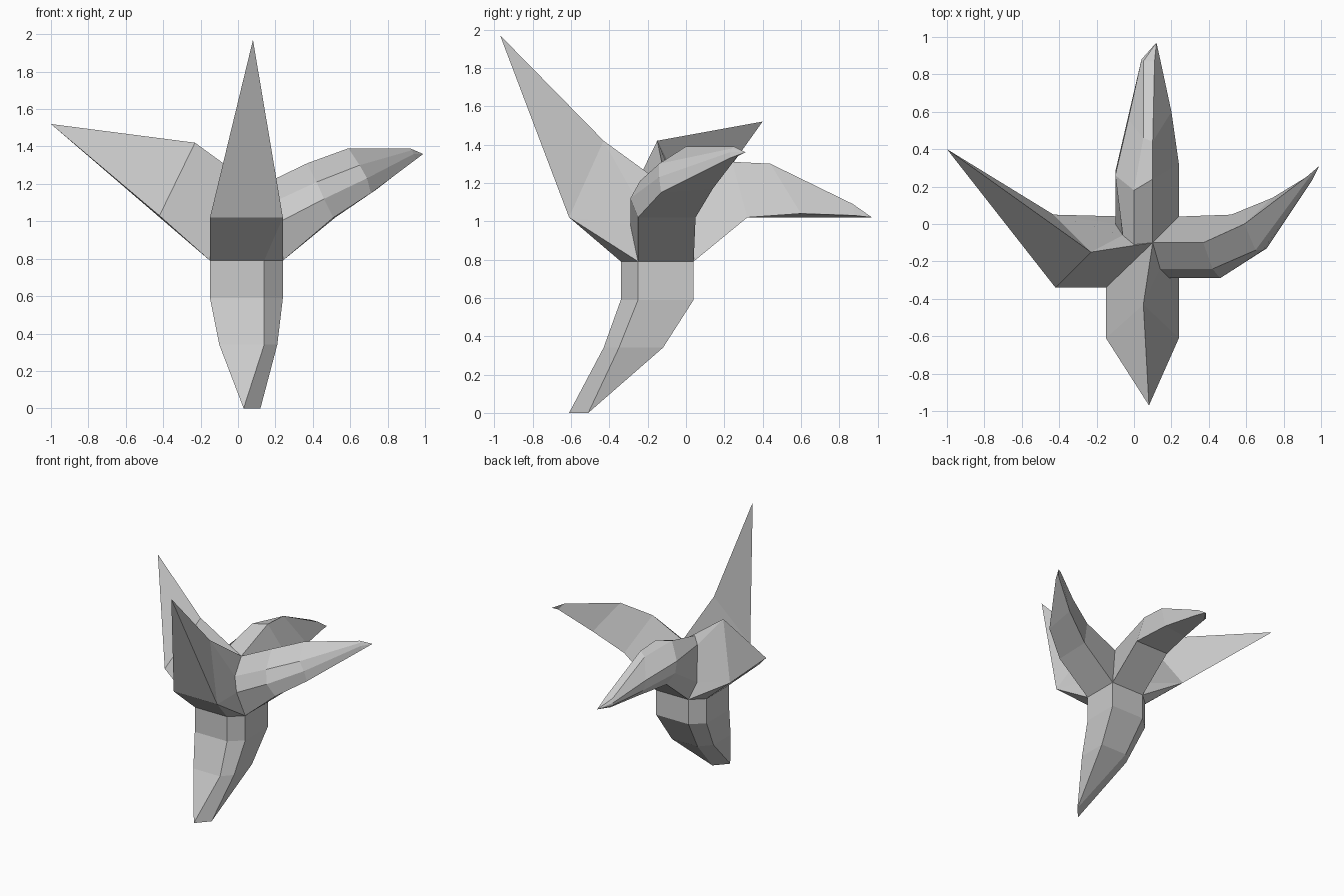
import bpy, bmesh


def loft(name, rings, tip=None):
    """Skin matching rings; repeated points collapse; optional pointed end."""
    bm = bmesh.new()
    cache = {}

    def vert(p):
        if p not in cache:
            cache[p] = bm.verts.new(p)
        return cache[p]

    if tip:
        rings = rings + [[tip] * len(rings[0])]
    for a, b in zip(rings, rings[1:]):
        n = len(a)
        for i in range(n):
            j = (i + 1) % n
            pts = list(dict.fromkeys([a[i], a[j], b[j], b[i]]))
            if len(pts) > 2:
                bm.faces.new([vert(p) for p in pts])
    bmesh.ops.recalc_face_normals(bm, faces=bm.faces)
    me = bpy.data.meshes.new(name)
    bm.to_mesh(me)
    bm.free()
    ob = bpy.data.objects.new(name, me)
    bpy.context.collection.objects.link(ob)
    return ob


def level(points, z):
    return [(x, y, z) for x, y in points]


# Shared core: bevelled square under the arms, and the valley points between them
hexagon = [(-.15, -.34), (.14, -.34), (.24, -.25), (.24, .04), (-.05, .04), (-.15, -.05)]
P = level(hexagon, .79)
C = (.1, -.1, 1.18)
S, QT, QB = (0, -.11, 1.24), (-.06, -.06, 1.2), (-.1, 0, .93)
V1, V2 = (.19, -.29, .98), (.14, -.24, 1.08)

# Leg, ending in a narrow edge
shin = [(-.10, -.43), (.14, -.43), (.21, -.35), (.21, -.12), (-.02, -.12), (-.10, -.21)]
heel, toe = (.12, -.51), (.03, -.61)
loft("leg", [P, level(hexagon, .59), level(shin, .34),
             level([toe, toe, heel, heel, heel, toe], 0)])

# Left arm, three-sided
A, R, B = (-.42, -.34, 1.03), (-.23, -.15, 1.42), (-.43, .05, 1.03)
loft("left_arm", [[P[0], C, S, QT, QB, P[4], P[5]],
                  [A, R, R, R, B, B, B]], (-1, .4, 1.52))

# Front arm, three-sided and steep
A, B, R = (-.15, -.61, 1.02), (.24, -.61, 1.02), (.05, -.43, 1.42)
loft("front_arm", [[P[0], P[1], P[2], V1, V2, C],
                   [A, B, B, B, R, R]], (.08, -.97, 1.97))

# Right arm, five-sided and curved backwards
loft("right_arm", [
    [P[2], P[3], C, V2, V1],
    [(.51, -.25, 1.02), (.52, .05, 1.02), (.37, -.1, 1.31), (.42, -.24, 1.21), (.46, -.29, 1.12)],
    [(.71, -.13, 1.15), (.74, .14, 1.17), (.59, 0, 1.39), (.65, -.14, 1.3), (.69, -.14, 1.23)],
    [(.95, .23, 1.33), (.96, .27, 1.34), (.92, .25, 1.39), (.93, .24, 1.38), (.94, .23, 1.36)],
], (.99, .31, 1.36))

# Back arm, six-sided and drooping
loft("back_arm", [
    [P[4], P[3], C, S, QT, QB],
    [(-.05, .32, 1.02), (.24, .32, 1.02), (.1, .24, 1.31), (0, .18, 1.31), (-.1, .26, 1.2), (-.1, .28, 1.11)],
    [(.01, .6, 1.02), (.2, .6, 1.04), (.1, .44, 1.3), (.05, .46, 1.27), (-.03, .56, 1.14), (-.03, .58, 1.07)],
    [(.06, .88, 1.02), (.14, .88, 1.03), (.11, .87, 1.09), (.05, .87, 1.09), (.04, .88, 1.06), (.04, .88, 1.04)],
], (.12, .97, 1.02))
